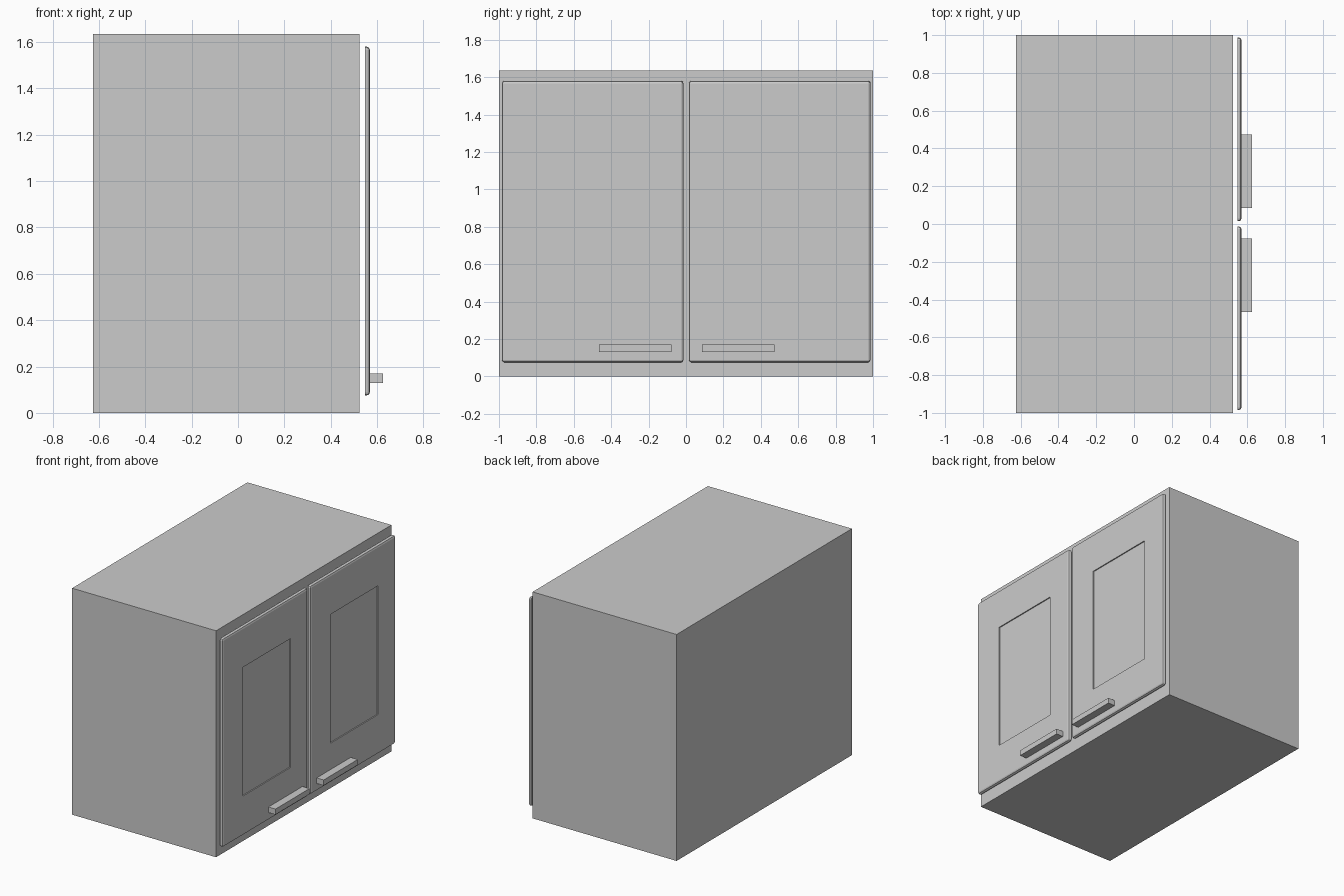
import bpy, bmesh

if "Cube" in bpy.data.objects:
    bpy.data.objects.remove(bpy.data.objects["Cube"])


def finish(bm, name):
    bmesh.ops.recalc_face_normals(bm, faces=bm.faces)
    mesh = bpy.data.meshes.new(name)
    bm.to_mesh(mesh)
    bm.free()
    obj = bpy.data.objects.new(name, mesh)
    bpy.context.collection.objects.link(obj)
    return obj


def box(name, x, y, z):
    bm = bmesh.new()
    bmesh.ops.create_cube(bm, size=1)
    for v in bm.verts:
        for i, (lo, hi) in enumerate((x, y, z)):
            v.co[i] = lo if v.co[i] < 0 else hi
    return finish(bm, name)


def door(name, dy):
    bm = bmesh.new()
    outer = (-0.985, -0.013, 0.075, 1.58)
    panel = (-0.755, -0.213, 0.36, 1.29)
    # back, front rim, recess rim, recess floor
    layers = [(0.547, outer), (0.569, outer), (0.569, panel), (0.561, panel)]
    rings = []
    for x, (y0, y1, z0, z1) in layers:
        rings.append([bm.verts.new((x, y + dy, z)) for y, z in
                      ((y0, z0), (y1, z0), (y1, z1), (y0, z1))])
    for a, b in zip(rings, rings[1:]):
        for i in range(4):
            j = (i + 1) % 4
            bm.faces.new((a[i], a[j], b[j], b[i]))
    bm.faces.new(rings[0])
    bm.faces.new(rings[-1])
    # Eased front rim and corners
    rim = set(rings[1])
    sides = set(rings[0]) | rim
    edges = [e for e in bm.edges if set(e.verts) <= sides and rim & set(e.verts)]
    bmesh.ops.bevel(bm, geom=edges, offset=0.014, offset_type='OFFSET',
                    segments=2, profile=0.5, affect='EDGES')
    return finish(bm, name)


# Cabinet carcass
box("cabinet_body", (-0.625, 0.525), (-1, 1), (0, 1.635))

# Pair of doors with recessed panels
door("left_door", 0)
door("right_door", 1.0)

# Bar handles near the lower inner corners
for name, y in (("left_handle", (-0.465, -0.077)), ("right_handle", (0.085, 0.473))):
    box(name, (0.567, 0.625), y, (0.13, 0.17))
